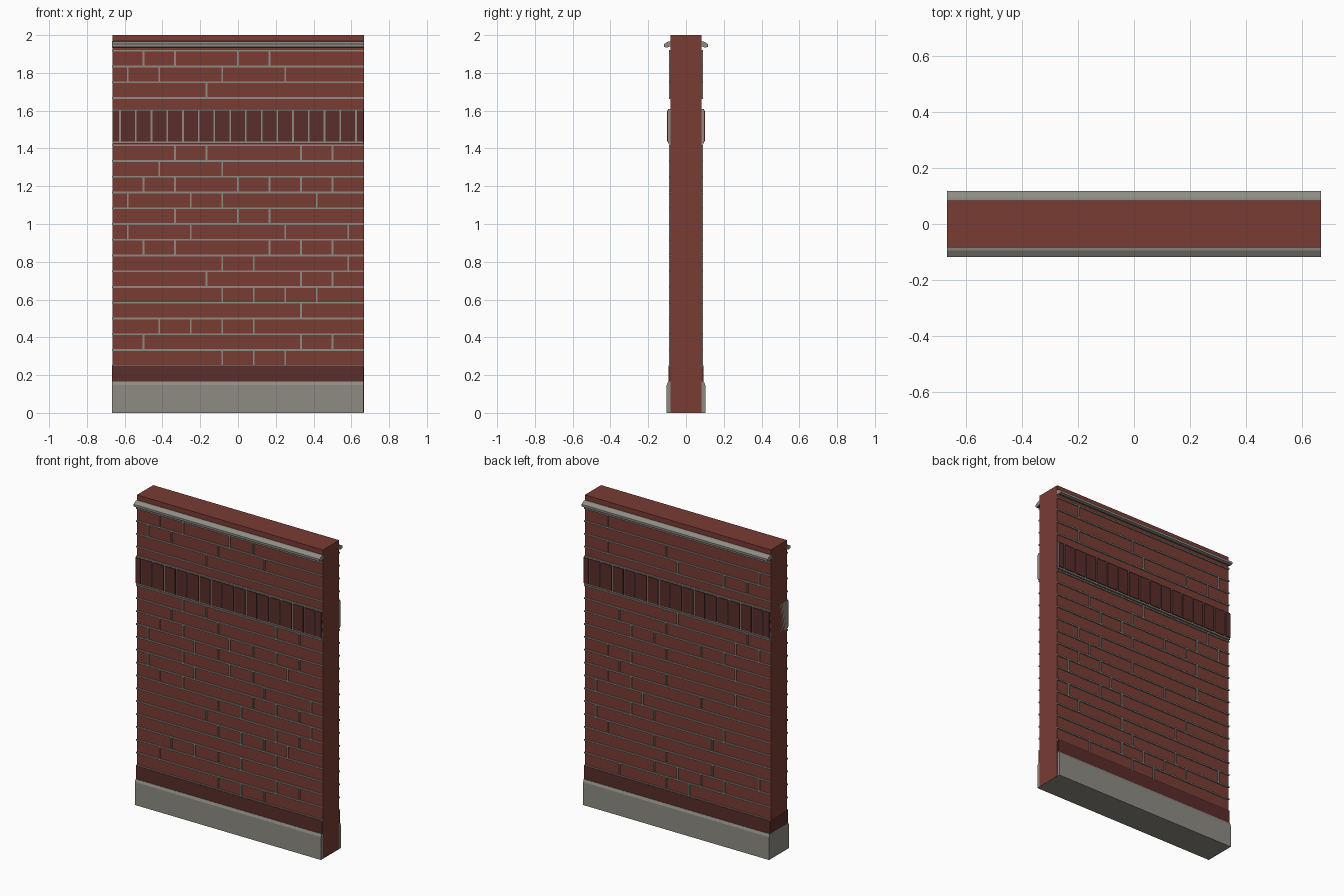
import bpy, bmesh, random
from mathutils import Matrix

if "Cube" in bpy.data.objects:
    bpy.data.objects.remove(bpy.data.objects["Cube"])

random.seed(4)
W = 2 / 3          # half width of the wall
D = 0.083          # half depth of the brick core
C = 1 / 12         # course height
J = 0.0045         # half width of a mortar joint


def material(name, rgb):
    m = bpy.data.materials.new(name)
    m.diffuse_color = (*rgb, 1)
    m.use_nodes = True
    m.node_tree.nodes["Principled BSDF"].inputs["Base Color"].default_value = m.diffuse_color
    return m


BRICK = material("brick", (0.19, 0.045, 0.034))
DARK = material("dark_brick", (0.10, 0.026, 0.024))
STONE = material("stone", (0.27, 0.26, 0.225))


def finish(name, bm, mat):
    bmesh.ops.recalc_face_normals(bm, faces=bm.faces)
    me = bpy.data.meshes.new(name)
    bm.to_mesh(me)
    bm.free()
    me.materials.append(mat)
    ob = bpy.data.objects.new(name, me)
    bpy.context.collection.objects.link(ob)
    return ob


def boxes(name, ranges, mat):
    """One object made of boxes given as (x0, x1, y0, y1, z0, z1)."""
    bm = bmesh.new()
    for x0, x1, y0, y1, z0, z1 in ranges:
        mtx = (Matrix.Translation(((x0 + x1) / 2, (y0 + y1) / 2, (z0 + z1) / 2))
               @ Matrix.Diagonal((x1 - x0, y1 - y0, z1 - z0, 1)))
        bmesh.ops.create_cube(bm, size=1, matrix=mtx)
    return finish(name, bm, mat)


def extrude_profile(name, points, mat, x0=-W, x1=W):
    """Extrude a (y, z) outline along the wall."""
    bm = bmesh.new()
    face = bm.faces.new([bm.verts.new((x0, y, z)) for y, z in points])
    new = bmesh.ops.extrude_face_region(bm, geom=[face])["geom"]
    bmesh.ops.translate(bm, vec=(x1 - x0, 0, 0),
                        verts=[v for v in new if isinstance(v, bmesh.types.BMVert)])
    return finish(name, bm, mat)


# Brick core
boxes("wall_core", [(-W + 0.001, W, -D, D, 0.001, 2)], BRICK)

# Stone plinth with chamfered top, and dark course above it
P = 0.102
extrude_profile("plinth", [(-P, 0), (P, 0), (P, 0.148), (P - 0.007, 0.165),
                           (-P + 0.007, 0.165), (-P, 0.148)], STONE, -W, W - 0.001)
boxes("plinth_course", [(-W, W - 0.001, -0.092, 0.092, 0.164, 0.25)], DARK)

# Soldier course: stone backing with proud upright bricks
boxes("soldier_backing", [(-W + 0.001, W - 0.001, -0.094, 0.094, 1.427, 1.61)], STONE)
edges = [-W] + [-0.625 + i * C for i in range(16)] + [W]
soldiers = []
for i, (a, b) in enumerate(zip(edges, edges[1:])):
    a += J if i else 0.001
    b -= J if i < 16 else 0.001
    soldiers.append((a, b, -0.1, 0.1, 1.437, 1.602))
boxes("soldier_bricks", soldiers, DARK)

# Cornice moulding on both faces
for side, s in (("front", -1), ("back", 1)):
    outline = [(0.08, 1.968), (0.094, 1.966), (0.117, 1.952),
               (0.117, 1.938), (0.1, 1.934), (0.08, 1.942)]
    extrude_profile(side + "_cornice", [(s * y, z) for y, z in outline], STONE)

# Upright joints per course from the top down, in twelfths of a unit
FRONT = [(-6, -4, 0, 2), (-7, -5, -1, 3), (-2,),
         (-4, -2, 4, 6), (-5, -1), (-6, -4, 0, 2, 4, 6), (-7, -3, -1, 5),
         (-4, 0, 2), (-7, -3, 3, 7), (-6, -4, 2, 4, 6), (-1, 1, 7),
         (-2, 4, 6), (-1, 1, 3, 5), (4,), (-5, -3, -1, 1), (-6, 4, 6), (-1, 1, 3)]
BACK = [(6,)]
for row in FRONT[1:]:
    slots = range(-6, 7, 2) if row[0] % 2 == 0 else range(-7, 8, 2)
    BACK.append(sorted(random.sample(list(slots), random.randint(2, 4))))

# Mortar joints standing slightly proud of the core
for side, s, rows in (("front", -1, FRONT), ("back", 1, BACK)):
    y0, y1 = sorted((s * 0.081, s * 0.09))
    strips = []
    for k in list(range(20, 24)) + list(range(3, 18)):
        strips.append((-W, W, y0, y1, k * C - J, k * C + J))
    for row, k in zip(rows, [22, 21, 20] + list(range(16, 2, -1))):
        for t in row:
            strips.append((t * C - J, t * C + J, y0, y1, k * C + J, (k + 1) * C - J))
    boxes(side + "_mortar", strips, STONE)
